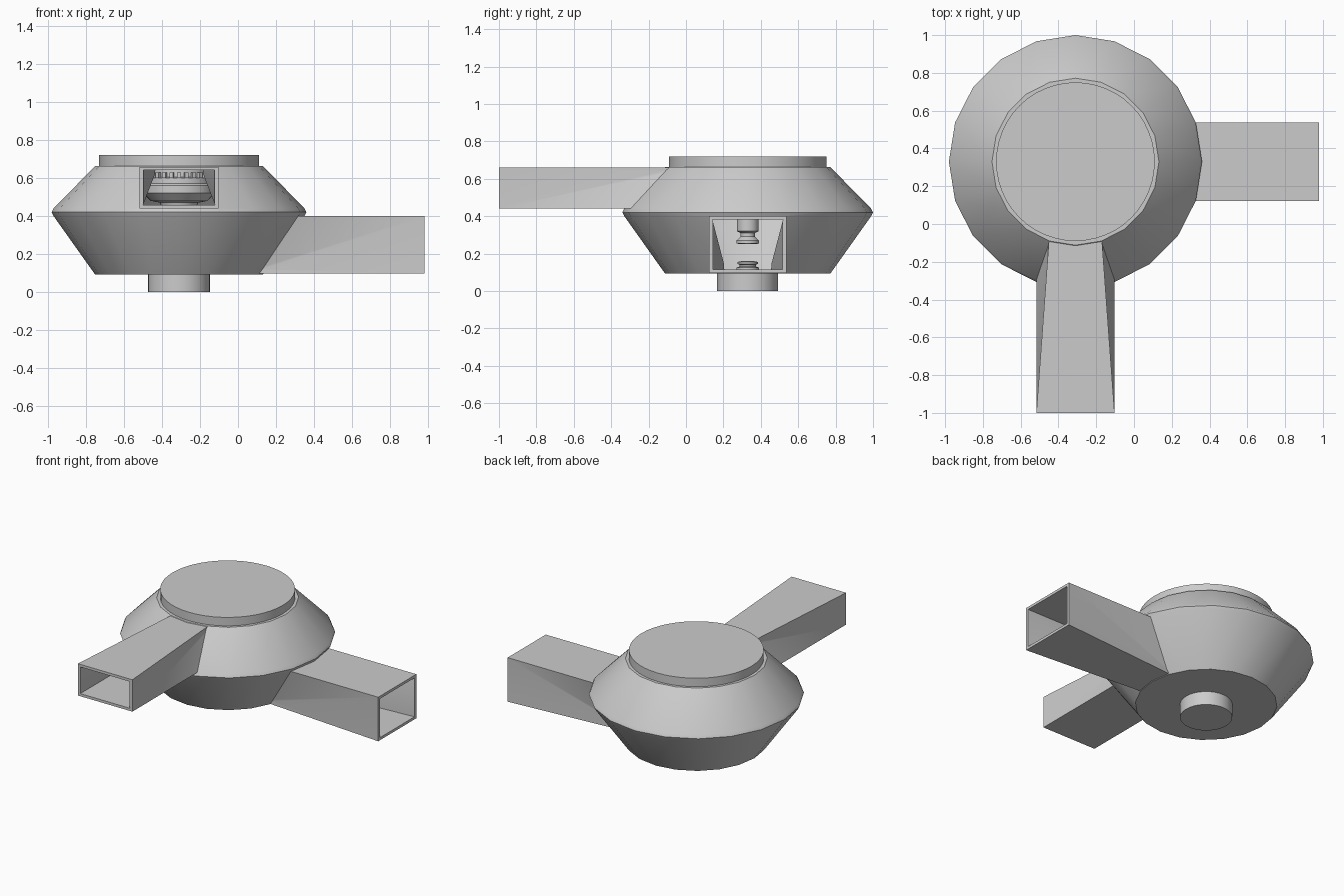
import bpy, bmesh
from math import cos, sin, pi, radians
from mathutils import Matrix, Vector

if "Cube" in bpy.data.objects:
    bpy.data.objects.remove(bpy.data.objects["Cube"])

CX, CY = -0.31, 0.33   # axis of the housing


def make(name, bm):
    bmesh.ops.recalc_face_normals(bm, faces=bm.faces)
    me = bpy.data.meshes.new(name)
    bm.to_mesh(me)
    bm.free()
    ob = bpy.data.objects.new(name, me)
    bpy.context.collection.objects.link(ob)
    return ob


def smooth(ob, angle=30):
    bpy.ops.object.select_all(action='DESELECT')
    ob.select_set(True)
    bpy.context.view_layer.objects.active = ob
    bpy.ops.object.shade_smooth_by_angle(angle=radians(angle))


def lathe(name, profile, n):
    """Closed solid of revolution from (radius, z) points, bottom to top."""
    bm = bmesh.new()
    rings = [[bm.verts.new((CX + r * cos(2 * pi * i / n), CY + r * sin(2 * pi * i / n), z))
              for i in range(n)] for r, z in profile]
    for a, b in zip(rings, rings[1:]):
        for i in range(n):
            j = (i + 1) % n
            bm.faces.new((a[i], a[j], b[j], b[i]))
    bm.faces.new(rings[0][::-1])
    bm.faces.new(rings[-1])
    return make(name, bm)


def duct(name, angle, z_wide, z_narrow, end, wall=0.0, wide_u=0.60, narrow_u=0.37):
    """Duct solid whose one horizontal face narrows towards the housing."""
    half_end = 0.207 - wall
    half_in = 0.137 - wall
    s = 1 if z_narrow > z_wide else -1
    zw, zn = z_wide + s * wall, z_narrow - s * wall
    pts = [(wide_u, half_end, zw), (end, half_end, zw),
           (end, half_end, zn), (narrow_u, half_in, zn)]
    bm = bmesh.new()
    rot = Matrix.Translation((CX, CY, 0)) @ Matrix.Rotation(angle, 4, 'Z')
    a, b = [[bm.verts.new(rot @ Vector((u, k * v, z))) for u, v, z in pts] for k in (1, -1)]
    for side in (a, b):
        bm.faces.new((side[0], side[1], side[3]))
        bm.faces.new((side[1], side[2], side[3]))
    for i in range(4):
        j = (i + 1) % 4
        bm.faces.new((a[i], a[j], b[j], b[i]))
    return make(name, bm)


def boolean(ob, other, op):
    m = ob.modifiers.new(op.lower(), 'BOOLEAN')
    m.operation, m.object, m.solver = op, other, 'EXACT'
    bpy.context.view_layer.objects.active = ob
    bpy.ops.object.modifier_apply(modifier=m.name)
    bpy.data.objects.remove(other)


# Hollow double-cone housing with two open ducts
housing = lathe("housing", [(0.442, 0.093), (0.66, 0.40), (0.67, 0.42), (0.66, 0.44), (0.442, 0.662)], 20)
cavity = lathe("cavity", [(0.41, 0.112), (0.635, 0.405), (0.645, 0.42), (0.635, 0.435), (0.41, 0.643)], 20)
front = (-pi / 2, 0.44, 0.659)
right = (0, 0.40, 0.097)
for spec, end in ((front, 1.33), (right, 1.29)):
    boolean(housing, duct("duct", *spec, end), 'UNION')
for spec, end in ((front, 1.36), (right, 1.32)):
    boolean(cavity, duct("duct_bore", *spec, end, 0.018, 0.5, 0.3), 'UNION')
boolean(housing, cavity, 'DIFFERENCE')
smooth(housing)

# Lid and bottom hub
smooth(lathe("lid", [(0.42, 0.655), (0.42, 0.72)], 48))
smooth(lathe("bottom_hub", [(0.163, 0), (0.163, 0.098)], 32))

# Lower bearing and the shaft end above it
smooth(lathe("lower_bearing", [(0.06, 0.105), (0.06, 0.125), (0.045, 0.13), (0.045, 0.14),
                               (0.055, 0.145), (0.055, 0.155), (0.03, 0.16)], 24))
smooth(lathe("shaft", [(0.045, 0.25), (0.06, 0.255), (0.06, 0.27), (0.038, 0.29),
                       (0.038, 0.31), (0.058, 0.32), (0.058, 0.44)], 24))

# Rotor with a toothed rim
smooth(lathe("rotor", [(0.09, 0.44), (0.10, 0.47), (0.15, 0.48), (0.19, 0.52), (0.19, 0.56),
                       (0.175, 0.57), (0.175, 0.60), (0.165, 0.605), (0.165, 0.645)], 32))
bm = bmesh.new()
for i in range(28):
    m = (Matrix.Translation((CX, CY, 0.615)) @ Matrix.Rotation(2 * pi * i / 28, 4, 'Z')
         @ Matrix.Translation((0.172, 0, 0)) @ Matrix.Diagonal((0.024, 0.02, 0.03, 1)))
    bmesh.ops.create_cube(bm, size=1, matrix=m)
make("rotor_teeth", bm)
